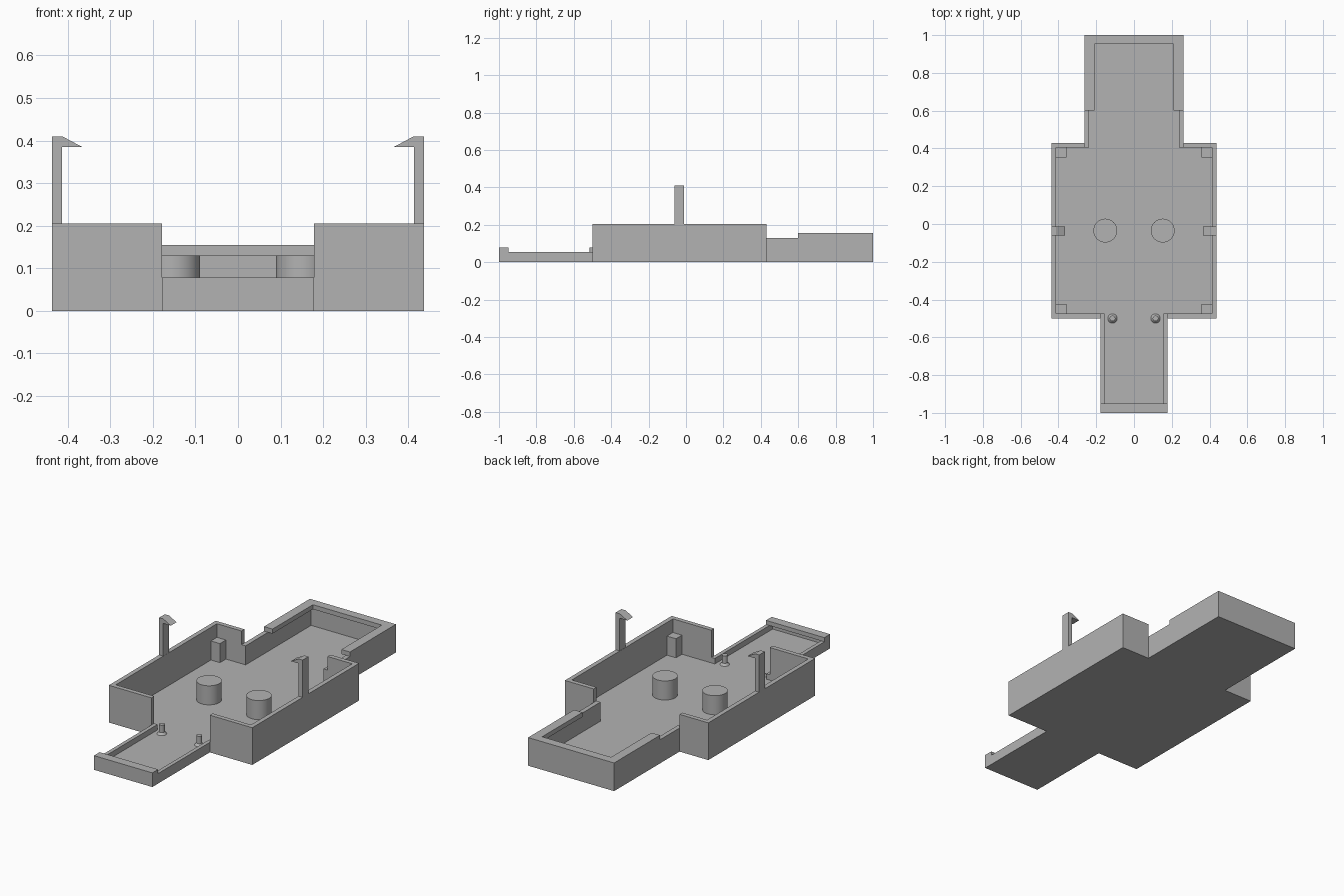
import bpy
import bmesh

cube = bpy.data.objects.get("Cube")
if cube:
    bpy.data.objects.remove(cube, do_unlink=True)

grey = bpy.data.materials.new("plain_grey")
grey.use_nodes = True
colour = (0.45, 0.45, 0.45, 1)
grey.diffuse_color = colour
grey.node_tree.nodes["Principled BSDF"].inputs["Base Color"].default_value = colour

FLOOR = 0.025   # floor thickness
WALL = 0.025    # main wall thickness
MID = 0.13      # height of rear walls, posts and drums


def prism(name, points, low, high, axis="z"):
    """Extrude an outline along z, or an xz outline along y."""
    bm = bmesh.new()
    place = (lambda a, b, c: (a, b, c)) if axis == "z" else (lambda a, b, c: (a, c, b))
    face = bm.faces.new([bm.verts.new(place(a, b, low)) for a, b in points])
    grown = bmesh.ops.extrude_face_region(bm, geom=[face])
    shift = place(0, 0, high - low)
    verts = [v for v in grown["geom"] if isinstance(v, bmesh.types.BMVert)]
    bmesh.ops.translate(bm, verts=verts, vec=shift)
    bmesh.ops.recalc_face_normals(bm, faces=bm.faces)
    mesh = bpy.data.meshes.new(name)
    bm.to_mesh(mesh)
    bm.free()
    mesh.materials.append(grey)
    obj = bpy.data.objects.new(name, mesh)
    bpy.context.collection.objects.link(obj)
    return obj


def mirrored(half):
    """Close a half outline with its reflection in x."""
    return half + [(-x, y) for x, y in reversed(half)]


def rect(x0, x1, y0, y1):
    return [(x0, y0), (x1, y0), (x1, y1), (x0, y1)]


def round_part(name, x, y, z0, z1, r_low, r_high, sides):
    bpy.ops.mesh.primitive_cone_add(vertices=sides, radius1=r_low, radius2=r_high,
                                    depth=z1 - z0, location=(x, y, (z0 + z1) / 2))
    obj = bpy.context.object
    obj.name = name
    obj.data.materials.append(grey)
    bpy.ops.object.shade_smooth_by_angle()


# Floor plate
prism("floor", mirrored([(0.178, -1), (0.178, -0.5), (0.437, -0.5),
                         (0.437, 0.43), (0.262, 0.43), (0.262, 1)]), 0, FLOOR)

# Rear bay: low wall with a wider overhanging rim
prism("rear_wall", mirrored([(0.237, 0.975), (0.237, 0.405), (0.262, 0.405), (0.262, 1)]),
      FLOOR, MID)
prism("rear_rim", mirrored([(0.21, 0.952), (0.21, 0.6), (0.262, 0.6), (0.262, 1)]),
      MID, 0.155)

# Front tray: low wall with a lip across the end
prism("front_wall", mirrored([(0.157, -0.978), (0.157, -0.475), (0.178, -0.475), (0.178, -1)]),
      FLOOR, 0.055)
prism("front_lip", rect(-0.178, 0.178, -1, -0.95), 0.055, 0.078)

for side, s in (("left", 1), ("right", -1)):
    # Tall main wall
    wall = [(0.178, -0.5), (0.437, -0.5), (0.437, 0.43), (0.262, 0.43), (0.262, 0.405),
            (0.437 - WALL, 0.405), (0.437 - WALL, -0.475), (0.178, -0.475)]
    prism(side + "_main_wall", [(s * x, y) for x, y in wall], FLOOR, 0.205)

    # Snap hook standing on the wall
    hook = [(0.437, 0.205), (0.437, 0.41), (0.413, 0.41), (0.366, 0.385),
            (0.413, 0.385), (0.413, 0.205)]
    prism(side + "_hook", [(s * x, z) for x, z in hook], -0.062, -0.012, axis="y")

    # Corner posts
    for end, y in (("front", -0.475), ("rear", 0.353)):
        prism(f"{end}_{side}_post", rect(s * 0.357, s * 0.412, y, y + 0.052), FLOOR, MID)

    # Drum and locating peg with flared foot
    round_part(side + "_drum", s * 0.152, -0.035, FLOOR, MID, 0.063, 0.063, 48)
    round_part(side + "_peg_foot", s * 0.114, -0.5, FLOOR, 0.037, 0.025, 0.015, 24)
    round_part(side + "_peg", s * 0.114, -0.5, FLOOR, 0.078, 0.015, 0.015, 24)
